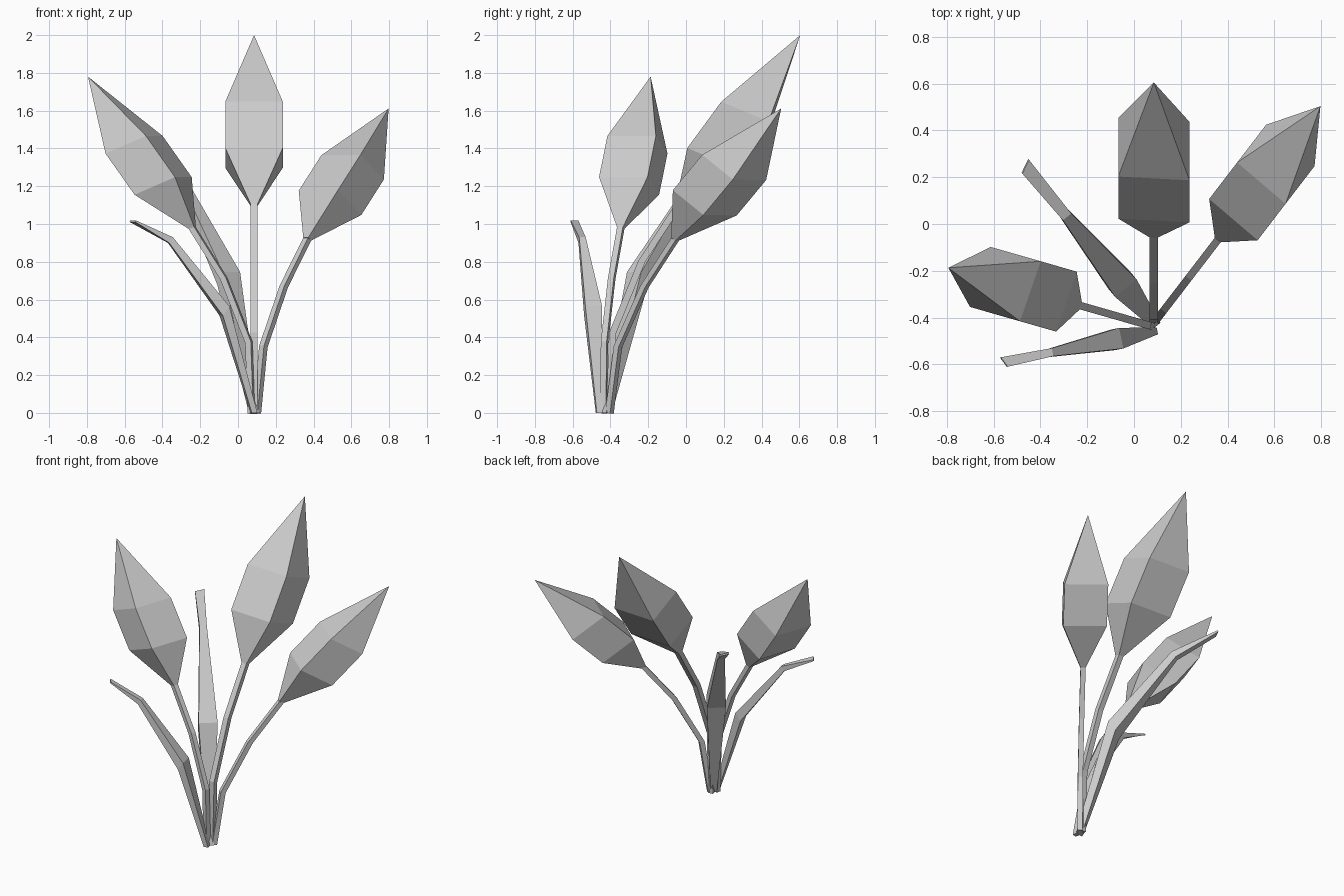
import bpy
import bmesh
from math import radians
from mathutils import Vector, Matrix

cube = bpy.data.objects.get("Cube")
if cube:
    bpy.data.objects.remove(cube)

grey = bpy.data.materials.new("plain_grey")
grey.use_nodes = True
grey.diffuse_color = (0.6, 0.6, 0.6, 1)
grey.node_tree.nodes["Principled BSDF"].inputs["Base Color"].default_value = (0.6, 0.6, 0.6, 1)


def ring(d, z, width, depth, drop, twist=0):
    """Four-sided section at reach d (along +y) and height z."""
    u = Matrix.Rotation(radians(twist), 3, "Z") @ Vector((width / 2, 0, 0))
    v = Vector((0, depth / 2, -drop / 2))
    c = Vector((0, d, z))
    return [c - u - v, c + u - v, c + u + v, c - u + v]


def loft(name, rings, matrix, tip=None):
    """Skin the sections with flat faces, ending in a cap or a point."""
    bm = bmesh.new()
    loops = [[bm.verts.new(matrix @ p) for p in r] for r in rings]
    for a, b in zip(loops, loops[1:]):
        for i in range(4):
            j = (i + 1) % 4
            bm.faces.new((a[i], a[j], b[j], b[i]))
    bm.faces.new(loops[0][::-1])
    if tip:
        apex = bm.verts.new(matrix @ Vector(tip))
        for i in range(4):
            bm.faces.new((loops[-1][i], loops[-1][(i + 1) % 4], apex))
    else:
        bm.faces.new(loops[-1])
    bmesh.ops.recalc_face_normals(bm, faces=bm.faces)
    mesh = bpy.data.meshes.new(name)
    bm.to_mesh(mesh)
    bm.free()
    mesh.materials.append(grey)
    obj = bpy.data.objects.new(name, mesh)
    bpy.context.scene.collection.objects.link(obj)


def place(x, y, yaw, scale):
    return (Matrix.Translation((x, y, 0)) @ Matrix.Rotation(radians(yaw), 4, "Z")
            @ Matrix.Scale(scale, 4))


# Bent stem with a pointed bud; lean bends the flower further outward
def flower(name, x, y, yaw, scale, lean=0, tilt=0):
    base = place(x, y, yaw, scale)
    path = [(0, 0), (0.015, 0.42), (0.17, 0.80), (0.365, 1.10)]
    path = [(d + lean * z, z * (1 - 0.55 * lean)) for d, z in path]
    loft(name + "_stem", [ring(d, z, 0.036, 0.035, 0.01) for d, z in path], base)
    d, z = path[-1]
    bud = (base @ Matrix.Translation((0, d, z))
           @ Matrix.Rotation(radians(-tilt), 4, "X"))
    loft(name + "_bud",
         [ring(0, 0, 0.036, 0.035, 0.01),
          ring(0.18, 0.25, 0.305, 0.25, 0.105, -3),
          ring(0.36, 0.495, 0.305, 0.25, 0.105, -3)],
         bud, (0, 0.645, 0.9))


# Leaf that widens, then narrows to a folded-over blunt end
def leaf(name, x, y, yaw, scale):
    loft(name,
         [ring(0, 0, 0.03, 0.03, 0),
          ring(0.16, 0.54, 0.09, 0.035, 0.05),
          ring(0.452, 0.915, 0.035, 0.02, 0.03),
          ring(0.655, 1.015, 0.05, 0.004, 0.008, 25)],
         place(x, y, yaw, scale))


flower("centre_flower", 0.085, -0.405, 0, 1)
flower("left_flower", 0.10, -0.405, -37.5, 0.893, 0.115, 10)
flower("right_flower", 0.07, -0.435, 74, 0.89)
leaf("front_leaf", 0.085, -0.46, 101.5, 1)
leaf("back_leaf", 0.085, -0.42, 39.5, 1.32)
